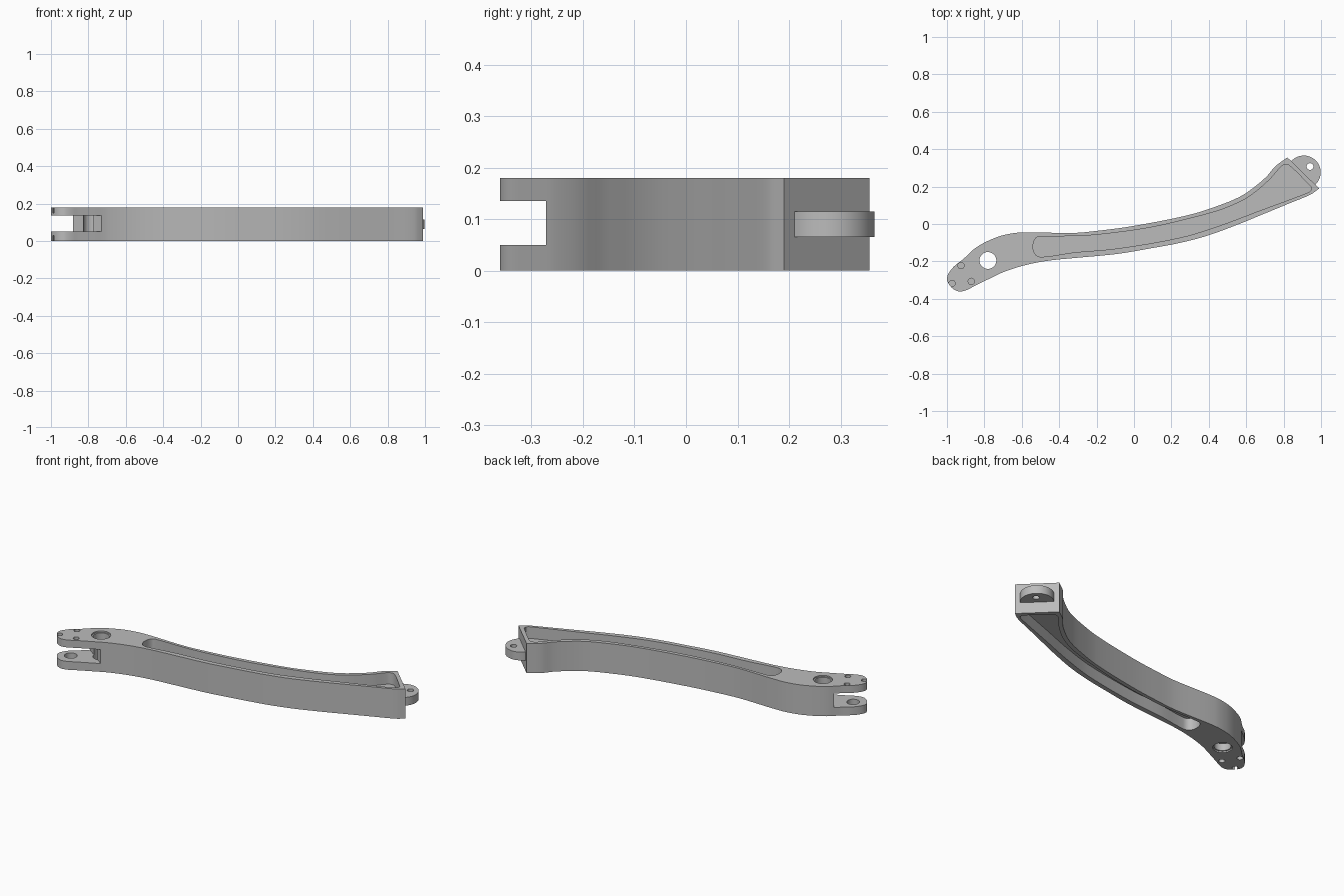
import bpy, bmesh, math
from mathutils import Vector

cube = bpy.data.objects.get("Cube")
if cube:
    bpy.data.objects.remove(cube, do_unlink=True)

HEIGHT = 0.18
WEB = 0.07          # depth of the pocket on each side

metal = bpy.data.materials.new("plain grey metal")
metal.use_nodes = True
metal.diffuse_color = (0.5, 0.5, 0.5, 1)
metal.node_tree.nodes["Principled BSDF"].inputs["Base Color"].default_value = (0.5, 0.5, 0.5, 1)


def smooth_path(points, steps=6):
    """Curve through the points, with tangents scaled to each span."""
    pts = [Vector(p) for p in points]
    last = len(pts) - 1
    tangents = [(pts[min(i + 1, last)] - pts[max(i - 1, 0)]).normalized() for i in range(last + 1)]
    out = []
    for i in range(last):
        a, b = pts[i], pts[i + 1]
        span = (b - a).length
        for s in range(steps):
            t = s / steps
            out.append(a * (2*t**3 - 3*t**2 + 1) + b * (3*t**2 - 2*t**3)
                       + tangents[i] * span * (t**3 - 2*t**2 + t)
                       + tangents[i + 1] * span * (t**3 - t**2))
    out.append(pts[-1])
    return out


def circle(x, y, r, sides=32):
    return [(x + r * math.cos(math.tau * i / sides), y + r * math.sin(math.tau * i / sides))
            for i in range(sides)]


def prism(name, outline, z0, z1):
    """Extrude a flat outline from z0 to z1."""
    bm = bmesh.new()
    base = bm.faces.new([bm.verts.new((p[0], p[1], z0)) for p in outline])
    top = bmesh.ops.extrude_face_region(bm, geom=[base])["geom"]
    bmesh.ops.translate(bm, vec=(0, 0, z1 - z0), verts=[g for g in top if isinstance(g, bmesh.types.BMVert)])
    bmesh.ops.recalc_face_normals(bm, faces=bm.faces)
    mesh = bpy.data.meshes.new(name)
    bm.to_mesh(mesh)
    bm.free()
    mesh.materials.append(metal)
    obj = bpy.data.objects.new(name, mesh)
    bpy.context.collection.objects.link(obj)
    return obj


def cut(target, outline, z0, z1):
    """Subtract a prism from the target."""
    cutter = prism("cutter", outline, z0, z1)
    cutter.hide_render = True
    mod = target.modifiers.new("cut", "BOOLEAN")
    mod.operation, mod.solver, mod.object = "DIFFERENCE", "EXACT", cutter
    bpy.ops.object.select_all(action="DESELECT")
    bpy.context.view_layer.objects.active = target
    target.select_set(True)
    bpy.ops.object.modifier_apply(modifier=mod.name)
    bpy.data.objects.remove(cutter, do_unlink=True)


def cut_both_sides(target, outline, depth):
    cut(target, outline, HEIGHT - depth, HEIGHT + 0.05)
    cut(target, outline, -0.05, depth)


# Curved arm, outlined from the front corner round the fork tip to the back corner
arm = prism("arm", smooth_path([
    (.99, .19), (.945, .158), (.83, .11), (.66, .04), (.57, .003), (.4, -.06), (.25, -.1),
    (.09, -.13), (-.09, -.16), (-.32, -.182), (-.45, -.195), (-.57, -.217), (-.69, -.254),
    (-.77, -.291), (-.85, -.33), (-.9, -.355), (-.94, -.36), (-.98, -.335), (-1, -.29),
    (-.97, -.235), (-.91, -.185), (-.85, -.13), (-.78, -.09), (-.7, -.06), (-.6, -.045),
    (-.33, -.048), (-.2, -.037), (0, -.01), (.3, .05), (.47, .105), (.57, .148),
    (.64, .195), (.71, .255), (.755, .308), (.82, .356)]), 0, HEIGHT)

# Long pockets above and below the web
pocket = smooth_path([
    (.947, .18), (.93, .168), (.66, .067), (.46, -.008), (.25, -.072), (-.09, -.131),
    (-.32, -.152), (-.49, -.176), (-.525, -.165), (-.54, -.125), (-.525, -.075), (-.49, -.067),
    (-.29, -.064), (-.13, -.05), (.085, -.019), (.3, .03), (.47, .078), (.59, .131),
    (.66, .18), (.73, .243), (.78, .3), (.8, .315), (.83, .313), (.945, .2)])
cut_both_sides(arm, pocket, WEB)

# Slot between the two fork prongs
cut(arm, [(-.65, -.332), (-.96, -.1), (-1.2, -.1), (-1.2, -.5), (-.65, -.5)], 0.05, 0.135)

# Main hole with a shallow rim
cut(arm, circle(-.781, -.195, .045), -0.05, HEIGHT + 0.05)
cut_both_sides(arm, circle(-.781, -.195, .053), 0.008)

# Bearing seats inside the prongs and screw holes outside
cut(arm, circle(-.925, -.28, .035), 0.012, HEIGHT - 0.012)
for x, y in [(-.925, -.222), (-.973, -.318), (-.87, -.307)]:
    cut_both_sides(arm, circle(x, y, .017, 16), 0.03)

# Round tab on the end face
tab = prism("end_tab", circle(.908, .276, .09, 64), 0.065, 0.115)
cut(tab, circle(.941, .307, .018, 24), 0, HEIGHT)
# Trim the half of the tab that would sit inside the arm
cut(tab, [(.82, .354), (.988, .19), (.888, .09), (.72, .254)], 0, HEIGHT)

for obj in (arm, tab):
    bpy.ops.object.select_all(action="DESELECT")
    bpy.context.view_layer.objects.active = obj
    obj.select_set(True)
    bpy.ops.object.shade_smooth_by_angle(angle=math.radians(30))
